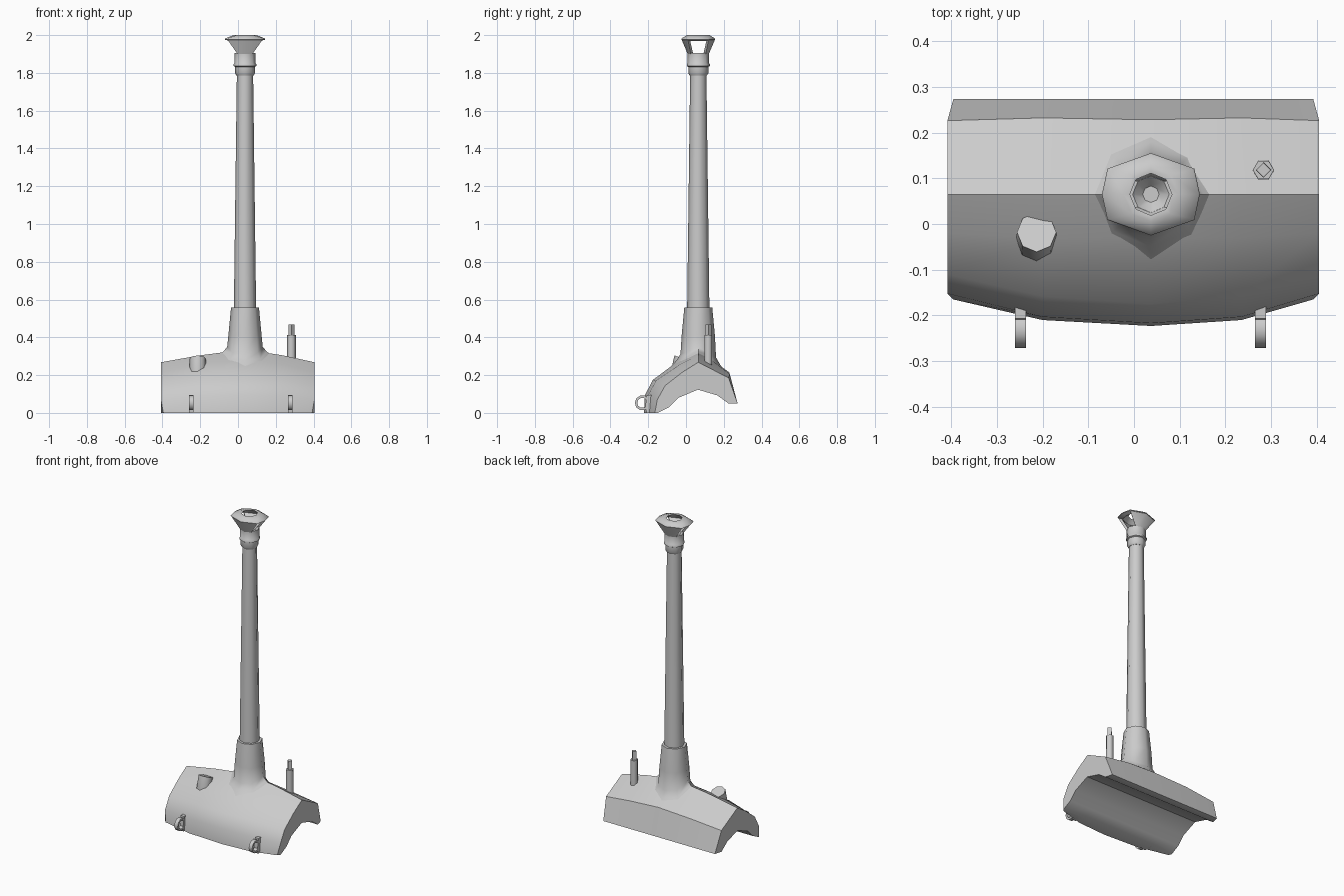
import bpy, bmesh, math
from mathutils import Vector

if "Cube" in bpy.data.objects:
    bpy.data.objects.remove(bpy.data.objects["Cube"])

CX, CY = 0.037, 0.065          # axis of the tall pipe


def make(name, verts, faces, angle=50):
    me = bpy.data.meshes.new(name)
    me.from_pydata(verts, [], faces)
    bm = bmesh.new()
    bm.from_mesh(me)
    bmesh.ops.recalc_face_normals(bm, faces=bm.faces)
    bm.to_mesh(me)
    bm.free()
    ob = bpy.data.objects.new(name, me)
    bpy.context.collection.objects.link(ob)
    bpy.ops.object.select_all(action='DESELECT')
    ob.select_set(True)
    bpy.context.view_layer.objects.active = ob
    bpy.ops.object.shade_smooth_by_angle(angle=math.radians(angle))
    return ob


def loft(name, rings, caps=True, loop=False, angle=50):
    """Skin a list of equal-length closed rings."""
    n, m = len(rings[0]), len(rings)
    verts = [p for r in rings for p in r]
    faces = []
    for i in range(m if loop else m - 1):
        a, b = i * n, ((i + 1) % m) * n
        faces += [(a + j, a + (j + 1) % n, b + (j + 1) % n, b + j) for j in range(n)]
    if caps and not loop:
        faces += [tuple(range(n)), tuple(range((m - 1) * n, m * n))]
    return make(name, verts, faces, angle)


def ring(r, z, n=8, cx=CX, cy=CY):
    return [(cx + r * math.cos(2 * math.pi * k / n),
             cy + r * math.sin(2 * math.pi * k / n), z) for k in range(n)]


def lathe(name, profile, n=8, cx=CX, cy=CY, **kw):
    return loft(name, [ring(r, z, n, cx, cy) for r, z in profile], **kw)


# Saddle-shaped base: end, middle and centre sections lofted along x
INNER = [(0.225, 0.05), (0.165, 0.093), (0.063, 0.123),
         (-0.04, 0.08), (-0.09, 0.03), (-0.15, 0.0)]
END = [(-0.165, 0), (-0.152, 0.07), (-0.11, 0.145), (-0.02, 0.215),
       (CY, 0.268), (0.226, 0.185), (0.273, 0.05)]
MID = [(-0.21, 0), (-0.203, 0.09), (-0.158, 0.172), (-0.03, 0.258),
       (CY, 0.305), (0.232, 0.205), (0.273, 0.05)]
CEN = [(-0.223, 0), (-0.217, 0.095), (-0.175, 0.175), (-0.03, 0.283),
       (CY, 0.335), (0.228, 0.215), (0.273, 0.05)]
stations = [(-0.408, END), (-0.2, MID), (CX, CEN), (0.235, MID), (0.405, END)]
sections = []
for x, outer in stations:
    sec = []
    for i, (y, z) in enumerate(outer + INNER):
        pull = 0.013 if outer is END and i in (0, 6) else 0
        sec.append((x - math.copysign(pull, x), y, z))
    sections.append(sec)
loft("saddle_base", sections, angle=38)


# Pipe socket whose flared skirt follows the roof slope
def skirt(r, lift):
    out = []
    for x, y, _ in ring(r, 0):
        dx, dy = abs(x - CX), y - CY
        out.append((x, y, 0.335 - 0.14 * dx - (0.736 * dy if dy > 0 else -0.54 * dy) + lift))
    return out


loft("pipe_socket", [skirt(0.15, -0.015), skirt(0.115, 0.006), skirt(0.094, 0.028),
                     ring(0.088, 0.41), ring(0.074, 0.557)])

# Long tapered pipe
lathe("pipe", [(0.059, 0.54), (0.043, 1.80)])

# Collar with a dished top
lathe("collar", [(0.045, 1.785), (0.053, 1.798), (0.053, 1.832), (0.061, 1.836),
                 (0.061, 1.846), (0.056, 1.852), (0.056, 1.905), (0.04, 1.905),
                 (0.018, 1.88)])


# Flared cowl: stretched octagon rim on two side walls, open on +x and -x
def rim(s, z):
    pts = [(0.107, 0), (0.095, 0.056), (0, 0.09), (-0.095, 0.056),
           (-0.107, 0), (-0.095, -0.056), (0, -0.09), (0.095, -0.056)]
    return [(CX + s * x, CY + s * y, z) for x, y in pts]


loft("cowl_rim", [rim(1, 1.976), rim(0.97, 1.983), ring(0.06, 2.0),
                  ring(0.046, 1.998), rim(0.75, 1.968)], loop=True)
low, high = ring(0.056, 1.9), rim(0.985, 1.977)
for name, first in (("cowl_wall_back", 1), ("cowl_wall_front", 5)):
    idx = range(first, first + 3)
    inner_low = [(CX + 0.68 * (low[i][0] - CX), CY + 0.68 * (low[i][1] - CY), 1.9) for i in idx]
    inner_high = [(CX + 0.78 * (high[i][0] - CX), CY + 0.78 * (high[i][1] - CY), 1.97) for i in idx]
    bottom = [low[i] for i in idx] + inner_low[::-1]
    top = [high[i] for i in idx] + inner_high[::-1]
    loft(name, [bottom, top])

# Slanted filler plug on the front slope
plug = []
for r, cy, z, tilt in ((0.042, -0.038, 0.17, 0), (0.045, -0.037, 0.215, 0), (0.043, -0.018, 0.287, -0.4)):
    plug.append([(x, y, z + tilt * (y - cy)) for x, y, _ in ring(r, 0, 8, -0.213, cy)])
loft("filler_plug", plug)

# Stepped pin on the back slope
lathe("pin_sleeve", [(0.024, 0.2), (0.023, 0.413)], n=6, cx=0.283, cy=0.118, angle=65)
lathe("pin_tip", [(0.017, 0.4), (0.016, 0.467)], n=4, cx=0.283, cy=0.118, angle=30)

# Two flat rings with lugs along the front edge
for side, x in (("left", -0.248), ("right", 0.277)):
    def loop(r, xx, n=10):
        return [(xx, -0.231 + r * math.cos(2 * math.pi * k / n),
                 0.053 + r * math.sin(2 * math.pi * k / n)) for k in range(n)]
    w = 0.012
    loft("eye_ring_" + side, [loop(0.04, x - w), loop(0.04, x + w),
                              loop(0.027, x + w), loop(0.027, x - w)], loop=True)
    lug = [(-0.209, 0.0), (-0.215, 0.04), (-0.207, 0.095), (-0.15, 0.095), (-0.15, 0.0)]
    loft("ring_lug_" + side, [[(x + s * w, y, z) for y, z in lug] for s in (-1, 1)], angle=30)
